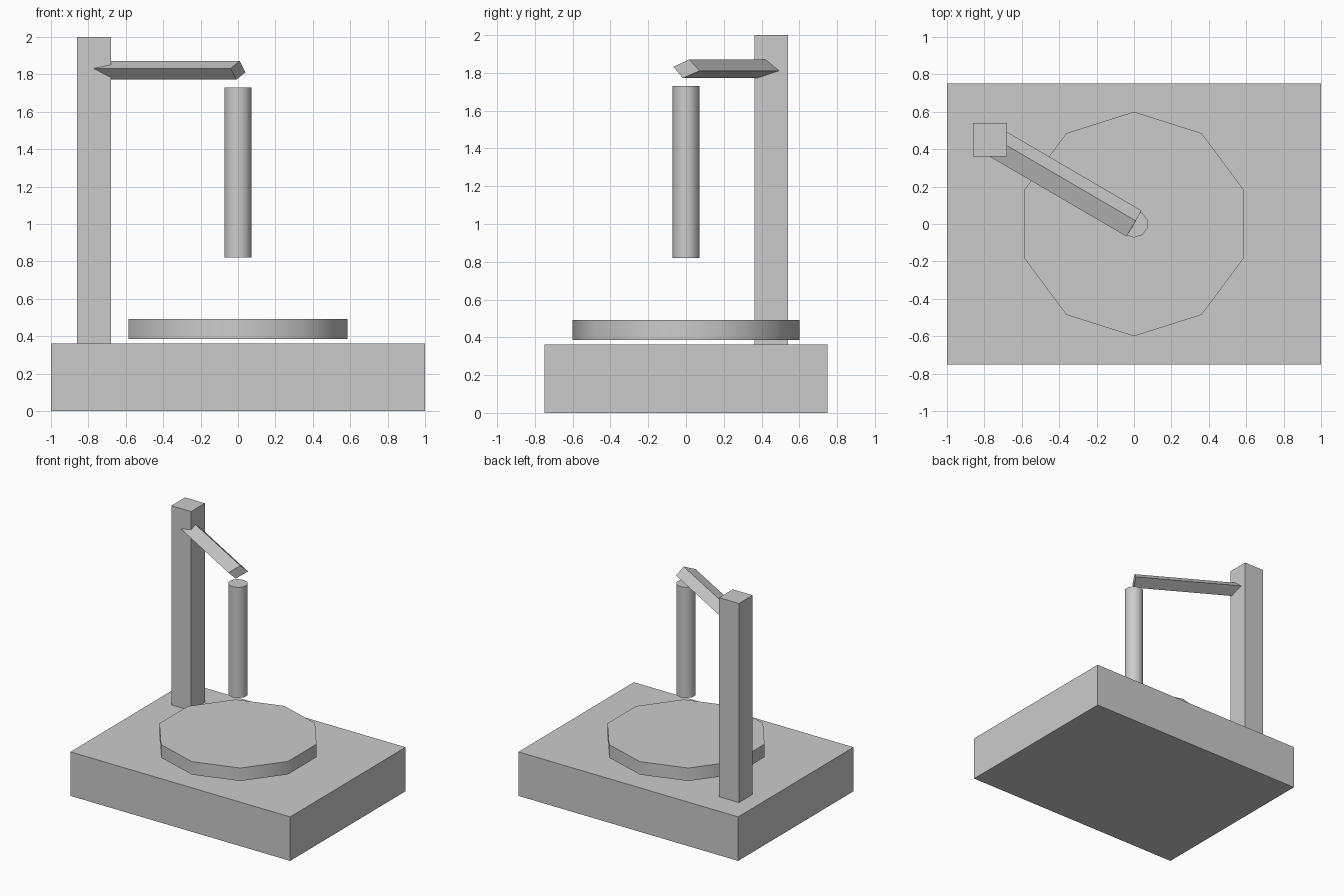
import bpy
import bmesh
import math
from mathutils import Vector

if "Cube" in bpy.data.objects:
    bpy.data.objects.remove(bpy.data.objects["Cube"])


def make(name, bm):
    bmesh.ops.recalc_face_normals(bm, faces=bm.faces)
    mesh = bpy.data.meshes.new(name)
    bm.to_mesh(mesh)
    bm.free()
    ob = bpy.data.objects.new(name, mesh)
    bpy.context.collection.objects.link(ob)
    return ob


def prism(name, ring, offset):
    """Extrude a closed ring of points along an offset and cap both ends."""
    bm = bmesh.new()
    a = [bm.verts.new(p) for p in ring]
    b = [bm.verts.new(Vector(p) + Vector(offset)) for p in ring]
    n = len(ring)
    bm.faces.new(a)
    bm.faces.new(b)
    for i in range(n):
        bm.faces.new((a[i], a[(i + 1) % n], b[(i + 1) % n], b[i]))
    return make(name, bm)


def box(name, x0, x1, y0, y1, z0, z1):
    return prism(name, [(x0, y0, z0), (x1, y0, z0), (x1, y1, z0), (x0, y1, z0)],
                 (0, 0, z1 - z0))


def disc(name, rx, ry, z0, z1, sides=10):
    ring = [(rx * math.sin(math.tau * i / sides),
             ry * math.cos(math.tau * i / sides), z0) for i in range(sides)]
    ob = prism(name, ring, (0, 0, z1 - z0))
    # smooth round wall, crisp rims
    bpy.ops.object.select_all(action='DESELECT')
    ob.select_set(True)
    bpy.context.view_layer.objects.active = ob
    bpy.ops.object.shade_smooth_by_angle(angle=math.radians(45))
    return ob


# Base block and corner post
box("base", -1, 1, -0.75, 0.75, 0, 0.362)
box("post", -0.86, -0.68, 0.362, 0.54, 0.362, 2.0)

# Ten-sided turntable and hanging rod
disc("turntable", 0.615, 0.60, 0.385, 0.492)
disc("hanging_rod", 0.075, 0.0725, 0.82, 1.73)

# Tilted arm reaching from the post to above the rod
prism("arm",
      [(0.04, 0.072, 1.811), (0.009, 0.017, 1.871),
       (-0.04, -0.067, 1.832), (-0.009, -0.017, 1.772)],
      (-0.77, 0.45, 0))
